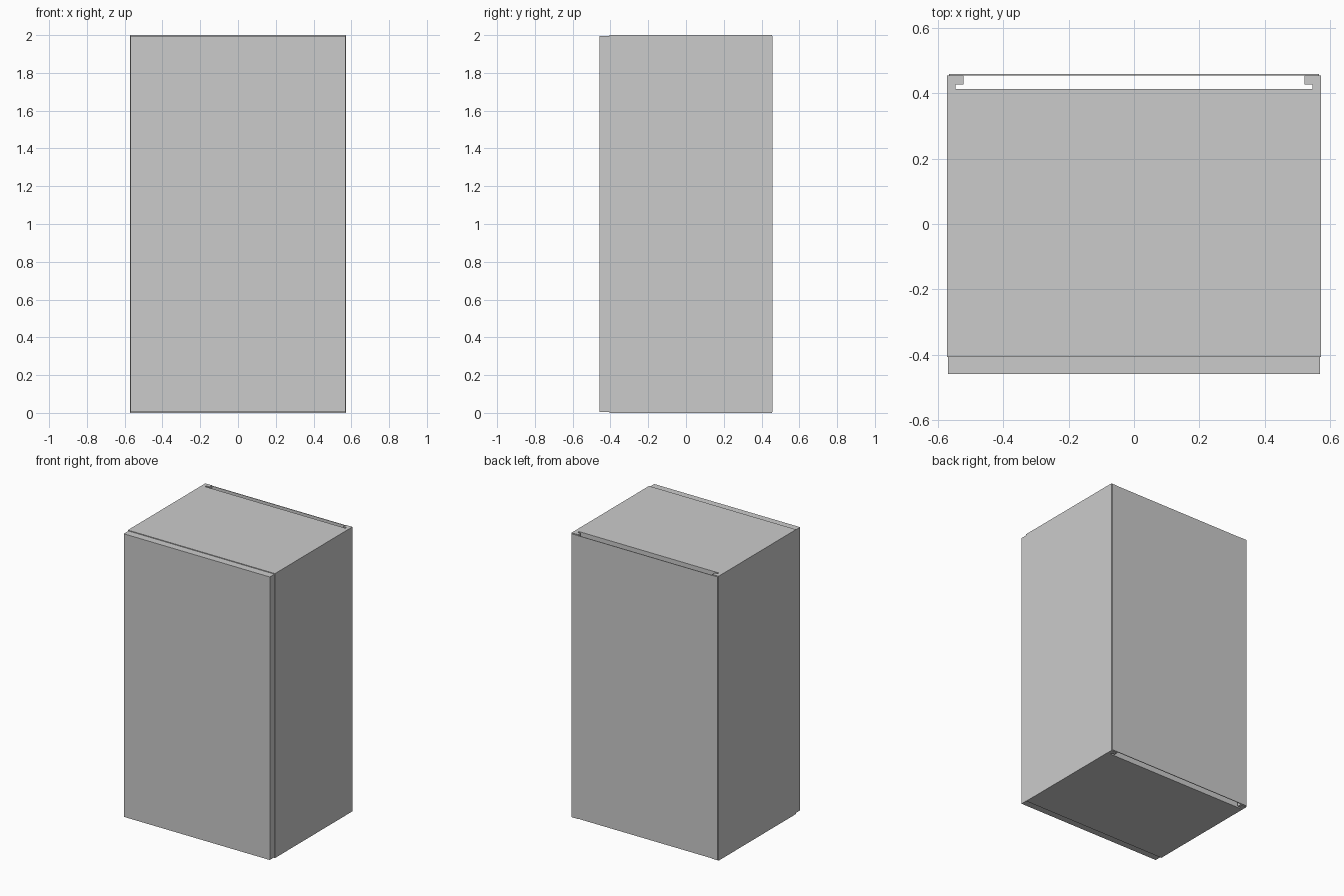
import bpy
import bmesh

if "Cube" in bpy.data.objects:
    bpy.data.objects.remove(bpy.data.objects["Cube"])

SIDE_X, DOOR_X, BACK_X = 0.572, 0.568, 0.566   # half widths
INNER_X, STILE_X = 0.545, 0.521
FRONT_Y, DOOR_BACK_Y = -0.458, -0.406
SLOT_Y, STILE_Y, SIDE_BACK_Y, BACK_Y = 0.413, 0.426, 0.454, 0.459
HEIGHT, REVEAL, BOARD = 2.0, 0.005, 0.03


def prism(name, outline, z0, z1):
    """Extrude an (x, y) outline from z0 to z1."""
    bm = bmesh.new()
    face = bm.faces.new([bm.verts.new((x, y, z0)) for x, y in outline])
    ext = bmesh.ops.extrude_face_region(bm, geom=[face])["geom"]
    top = [v for v in ext if isinstance(v, bmesh.types.BMVert)]
    bmesh.ops.translate(bm, verts=top, vec=(0, 0, z1 - z0))
    bmesh.ops.recalc_face_normals(bm, faces=bm.faces)
    mesh = bpy.data.meshes.new(name)
    bm.to_mesh(mesh)
    bm.free()
    obj = bpy.data.objects.new(name, mesh)
    bpy.context.collection.objects.link(obj)
    return obj


def board(name, half_x, y0, y1, z0, z1):
    """Centred rectangular board."""
    return prism(name, [(-half_x, y0), (half_x, y0), (half_x, y1), (-half_x, y1)], z0, z1)


# Side panels with the rear stile that the back sheet is fixed to
profile = [(INNER_X, DOOR_BACK_Y), (SIDE_X, DOOR_BACK_Y), (SIDE_X, SIDE_BACK_Y),
           (STILE_X, SIDE_BACK_Y), (STILE_X, STILE_Y), (INNER_X, STILE_Y)]
for label, s in (("right", 1), ("left", -1)):
    prism(label + "_side_panel", [(s * x, y) for x, y in profile], 0, HEIGHT)

# Top and bottom boards stop short of the back, leaving the rear slot
board("bottom_board", INNER_X, DOOR_BACK_Y, SLOT_Y, 0, BOARD)
board("top_board", INNER_X, DOOR_BACK_Y, SLOT_Y, HEIGHT - BOARD, HEIGHT)

# Inner lining in front of the slot
board("inner_back_panel", INNER_X, SLOT_Y - 0.012, SLOT_Y, BOARD, HEIGHT - BOARD)

# Thin outer back sheet
board("back_sheet", BACK_X, SIDE_BACK_Y, BACK_Y, REVEAL, HEIGHT - REVEAL)

# Door, slightly smaller than the carcass
board("door", DOOR_X, FRONT_Y, DOOR_BACK_Y, REVEAL, HEIGHT - REVEAL)
